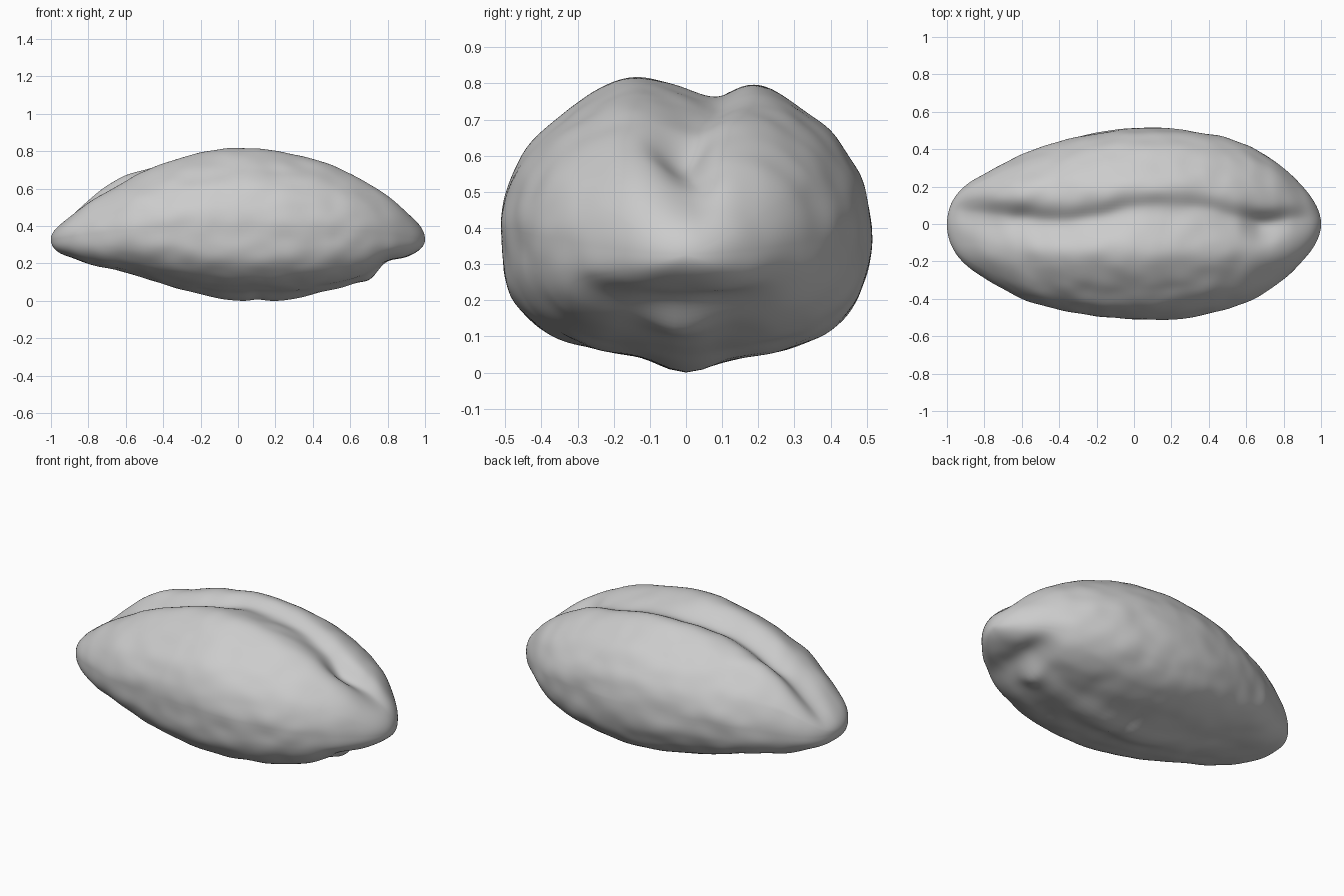
import bpy, bmesh
from math import sin, cos, pi, exp, sqrt
from mathutils import Vector, noise

if "Cube" in bpy.data.objects:
    bpy.data.objects.remove(bpy.data.objects["Cube"])

RINGS, SIDES = 180, 180

# Profiles along the length, each divided by the round end curve sqrt(1 - x^2)
STATIONS = [-1, -.9, -.8, -.6, -.4, -.2, 0, .2, .4, .6, .7, .78, .9, 1]
WIDTH = [.53, .485, .465, .48, .49, .5, .51, .52, .525, .525, .515, .5, .46, .42]
TOP = [.24, .265, .295, .345, .38, .4, .415, .41, .405, .395, .39, .385, .35, .32]
BOTTOM = [.27, .25, .265, .275, .315, .345, .365, .37, .365, .345, .32, .285, .255, .23]
# Path and depth of the crease along the top
CREASE_X = [-1, -.9, -.6, -.4, -.2, 0, .15, .4, .55, .68, .85, 1]
CREASE_Y = [.07, .06, .03, .01, .03, .08, .09, .07, .03, .0, .02, .03]
CREASE_D = [0, .025, .05, .05, .045, .035, .03, .035, .04, .09, .04, 0]


def sample(xs, vals, x):
    """Smooth interpolation through the stations."""
    i = max(k for k in range(len(xs) - 1) if xs[k] <= x or k == 0)

    def slope(k):
        a, b = max(k - 1, 0), min(k + 1, len(xs) - 1)
        return (vals[b] - vals[a]) / (xs[b] - xs[a])
    h = xs[i + 1] - xs[i]
    t = (x - xs[i]) / h
    return (vals[i] * (1 + 2 * t) * (1 - t) ** 2 + slope(i) * h * t * (1 - t) ** 2
            + vals[i + 1] * t * t * (3 - 2 * t) + slope(i + 1) * h * t * t * (t - 1))


def bump(d, w):
    return exp(-(d / w) ** 2)


def power(v, p):
    return abs(v) ** p * (1 if v >= 0 else -1)


def surface(x, a):
    """Point of the body at length x and angle a around it."""
    s = sqrt(max(0, 1 - x * x))
    c, n = cos(a), sin(a)
    up = n > 0
    e = 2 / 1.97 if up else 2 / 2.8
    y = power(c, e) * sample(STATIONS, WIDTH, x) * s - .012 * bump(x + .6, .3)
    mid = .34 + .08 * s * s
    z = mid + power(n, e) * sample(STATIONS, TOP if up else BOTTOM, x) * s
    # Wrinkles running lengthways
    fade = min(1, s * 1.3)
    w = noise.noise(Vector((x * 2.5, y * 6, z * 7))) * .007
    w += noise.noise(Vector((x * 8, y * 9, z * 10 + 5))) * .006
    y += w * c * fade
    z += w * n * fade
    if up:
        # Broad dip with a crease along it, between two raised lips
        d = y - sample(CREASE_X, CREASE_Y, x)
        k = min(1, 2 * n)
        z -= k * sample(CREASE_X, CREASE_D, x) * bump(d, .065 if d > 0 else .09)
        z -= k * .025 * bump(y - .02, .12) * s * s
        z += k * (.018 * bump(y + .18, .09) + .01 * bump(y - .23, .09)) * s
        # Back lobe swells higher towards the pointed end
        z += k * .05 * bump(x + .7, .25) * bump(y - .17, .13)
    else:
        # Keel along the middle of the underside, with a small notch
        k = min(1, -2 * n)
        z -= k * .045 * bump(x - .1, .5) * bump(y, .1)
        z += k * .012 * bump(x - .1, .05) * bump(y, .15)
        # Hollow under the stem end, holding a small stub
        z += k * .03 * bump(x - .79, .08) * bump(y, .22)
        z -= k * .03 * bump(x - .71, .06) * bump(y + .02, .09)
    return x, y, z


# Body: rings lofted from tip to tip
bm = bmesh.new()
rings = []
for i in range(1, RINGS):
    x = -cos(pi * i / RINGS)
    rings.append([bm.verts.new(surface(x, 2 * pi * j / SIDES)) for j in range(SIDES)])
for r0, r1 in zip(rings, rings[1:]):
    for j in range(SIDES):
        k = (j + 1) % SIDES
        bm.faces.new((r0[j], r0[k], r1[k], r1[j]))
for ring, x in ((rings[0], -1), (rings[-1], 1)):
    tip = bm.verts.new((x, sum(v.co.y for v in ring) / SIDES, .34))
    for j in range(SIDES):
        bm.faces.new((ring[j], ring[(j + 1) % SIDES], tip))
bmesh.ops.recalc_face_normals(bm, faces=bm.faces)

# Rest the body on the ground
low = min(v.co.z for v in bm.verts)
bmesh.ops.translate(bm, verts=bm.verts, vec=(0, 0, -low))

mesh = bpy.data.meshes.new("seed_body")
bm.to_mesh(mesh)
bm.free()
body = bpy.data.objects.new("seed_body", mesh)
bpy.context.collection.objects.link(body)

grey = bpy.data.materials.new("light_grey")
grey.use_nodes = True
grey.diffuse_color = (.6, .6, .6, 1)
grey.node_tree.nodes["Principled BSDF"].inputs["Base Color"].default_value = (.6, .6, .6, 1)
mesh.materials.append(grey)
mesh.polygons.foreach_set("use_smooth", [True] * len(mesh.polygons))
mesh.update()
